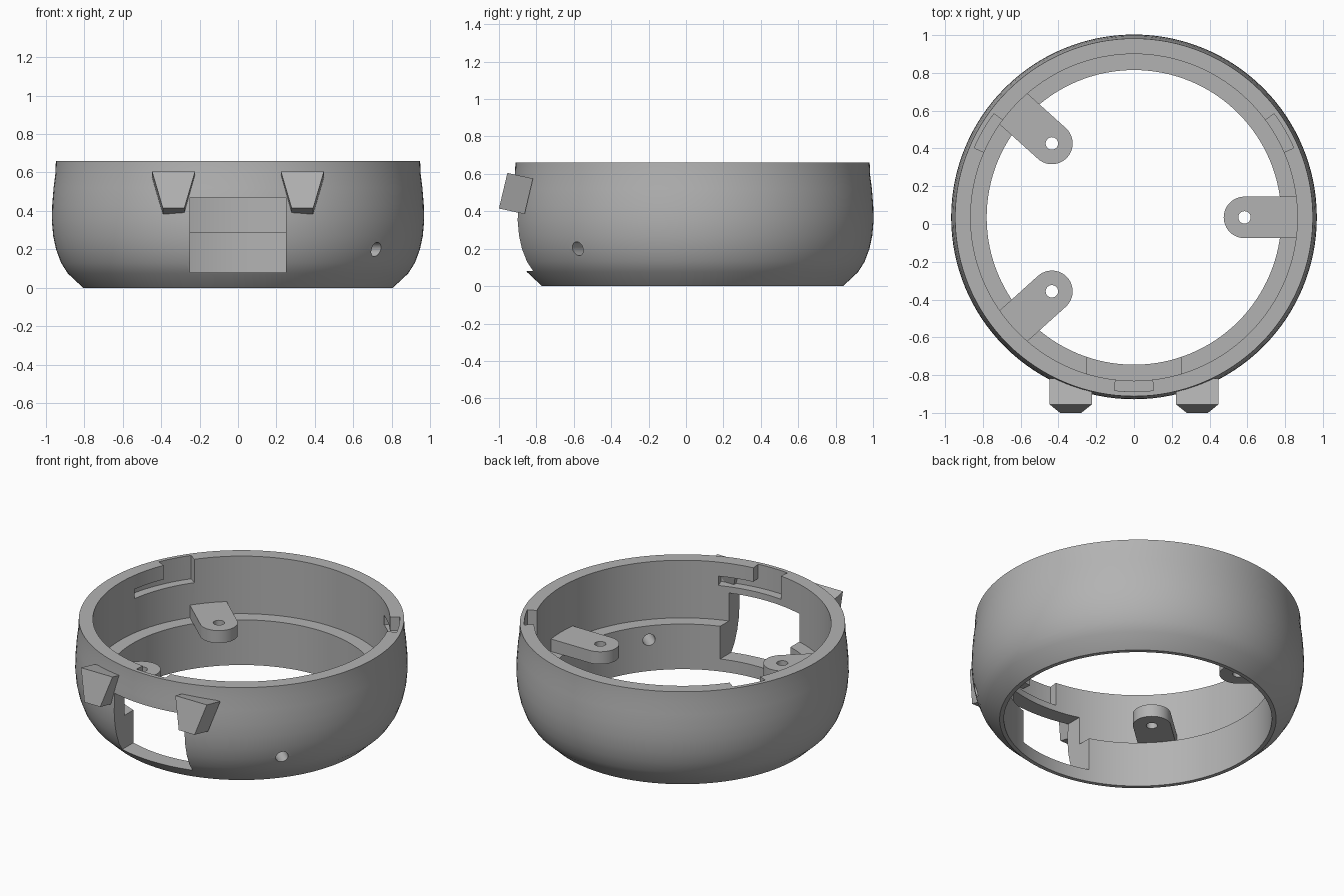
import bpy, bmesh, math
from mathutils import Matrix, Vector

if "Cube" in bpy.data.objects:
    bpy.data.objects.remove(bpy.data.objects["Cube"], do_unlink=True)

CY = 0.035      # ring centre on y
SEG = 128

grey = bpy.data.materials.new("plain grey")
grey.use_nodes = True
COLOR = (0.45, 0.45, 0.45, 1)
grey.diffuse_color = COLOR
grey.node_tree.nodes["Principled BSDF"].inputs["Base Color"].default_value = COLOR


def finish(bm, name, matrix=Matrix()):
    bmesh.ops.recalc_face_normals(bm, faces=bm.faces)
    bm.transform(matrix)
    mesh = bpy.data.meshes.new(name)
    bm.to_mesh(mesh)
    bm.free()
    mesh.materials.append(grey)
    obj = bpy.data.objects.new(name, mesh)
    bpy.context.collection.objects.link(obj)
    return obj


def prism(name, outline, z0, z1, matrix=Matrix()):
    """Extrude a flat xy outline from z0 to z1."""
    bm = bmesh.new()
    face = bm.faces.new([bm.verts.new((x, y, z0)) for x, y in outline])
    top = bmesh.ops.extrude_face_region(bm, geom=[face])["geom"]
    verts = [v for v in top if isinstance(v, bmesh.types.BMVert)]
    bmesh.ops.translate(bm, vec=(0, 0, z1 - z0), verts=verts)
    return finish(bm, name, matrix)


def arc(r, a0, a1, n, cx=0):
    angles = [math.radians(a0 + (a1 - a0) * i / n) for i in range(n + 1)]
    return [(cx + r * math.cos(a), r * math.sin(a)) for a in angles]


def cut(target, cutter):
    mod = target.modifiers.new(cutter.name, "BOOLEAN")
    mod.operation, mod.solver, mod.object = "DIFFERENCE", "EXACT", cutter
    bpy.context.view_layer.objects.active = target
    bpy.ops.object.modifier_apply(modifier=mod.name)
    bpy.data.objects.remove(cutter, do_unlink=True)


def smooth(obj):
    bpy.ops.object.select_all(action="DESELECT")
    obj.select_set(True)
    bpy.context.view_layer.objects.active = obj
    bpy.ops.object.shade_smooth_by_angle(angle=math.radians(28))


def placed(angle):
    return Matrix.Translation((0, CY, 0)) @ Matrix.Rotation(math.radians(angle), 4, "Z")


# Ring shell: bulging outside, stepped inside with a ledge
profile = [(0.805, 0), (0.885, 0.075), (0.92, 0.13), (0.946, 0.2), (0.961, 0.27),
           (0.968, 0.35), (0.966, 0.43), (0.959, 0.52), (0.95, 0.59), (0.947, 0.66),
           (0.865, 0.66), (0.865, 0.29), (0.78, 0.29), (0.78, 0)]
bm = bmesh.new()
rows = [[bm.verts.new((r * math.cos(a), r * math.sin(a), z)) for r, z in profile]
        for a in (math.tau * i / SEG for i in range(SEG))]
for i, row in enumerate(rows):
    nxt = rows[(i + 1) % SEG]
    for j in range(len(profile)):
        k = (j + 1) % len(profile)
        bm.faces.new((row[j], nxt[j], nxt[k], row[k]))
shell = finish(bm, "ring_shell", placed(0))

# Front window
window = [(-0.25, -1.2), (0.25, -1.2), (0.25, -0.5), (-0.25, -0.5)]
cut(shell, prism("window_cutter", window, 0.08, 0.47))

# Three twist-lock slots: an entry from the rim and a channel to one side
for angle in (30, 150, 270):
    entry = arc(0.922, -6.5, 6.5, 8) + arc(0.82, 6.5, -6.5, 8)
    channel = arc(0.922, -6.5, 21, 14) + arc(0.82, 21, -6.5, 14)
    cut(shell, prism("entry_cutter", entry, 0.53, 0.75, placed(angle)))
    cut(shell, prism("channel_cutter", channel, 0.51, 0.57, placed(angle)))

# Round side hole, drilled along the radius
drill = placed(-40.5) @ Matrix.Translation((0, 0, 0.2)) @ Matrix.Rotation(math.pi / 2, 4, "Y")
cut(shell, prism("drill_cutter", arc(0.037, 0, 345, 23), 0.6, 1.1, drill))
smooth(shell)

# Three inward mounting arms with rounded ends and screw holes
for name, angle in (("left", 0), ("back_right", 138), ("front_right", -138)):
    outline = arc(0.11, 90, 270, 24, 0.585) + [(0.872, -0.11), (0.872, 0.11)]
    arm = prism(name + "_mounting_arm", outline, 0.29, 0.37, placed(angle))
    cut(arm, prism("screw_cutter", arc(0.033, 0, 345, 23, 0.585), 0.2, 0.5, placed(angle)))
    smooth(arm)

# Two tapered clips on the front, leaning outward toward the bottom
for name, side in (("left", 1), ("right", -1)):
    bm = bmesh.new()
    front = [bm.verts.new((side * 0.335 + x, y, z)) for x, y, z in (
        (-0.112, -0.955, 0.605), (0.112, -0.955, 0.605),
        (0.056, -1.0, 0.415), (-0.056, -1.0, 0.415))]
    face = bm.faces.new(front)
    back = bmesh.ops.extrude_face_region(bm, geom=[face])["geom"]
    bmesh.ops.translate(bm, vec=(0, 0.137, -0.03),
                        verts=[v for v in back if isinstance(v, bmesh.types.BMVert)])
    finish(bm, name + "_front_clip")
